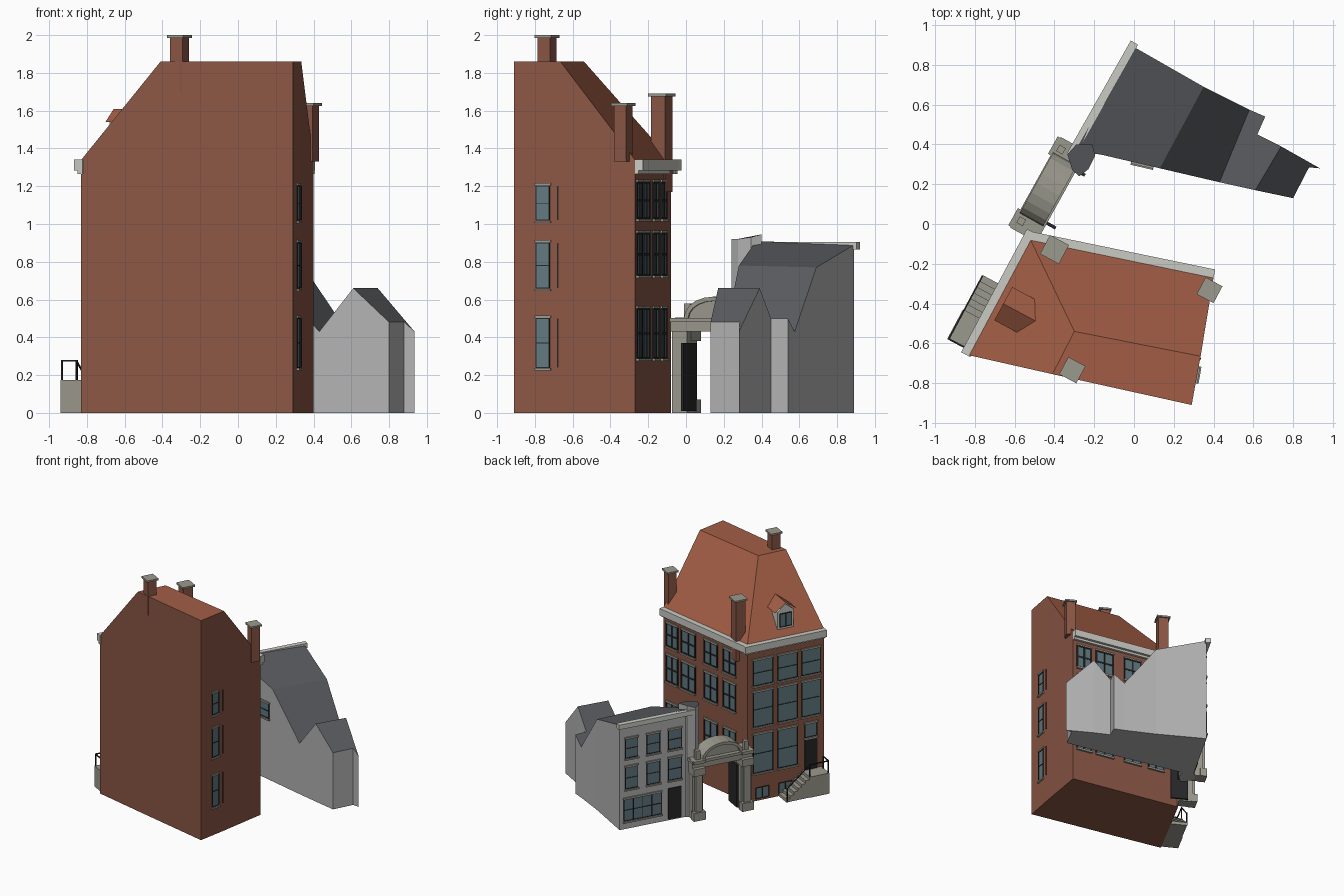
import bpy, bmesh, math
from mathutils import Vector

if "Cube" in bpy.data.objects:
    bpy.data.objects.remove(bpy.data.objects["Cube"])


def mat(name, rgb):
    m = bpy.data.materials.new(name)
    m.diffuse_color = (*rgb, 1)
    m.use_nodes = True
    m.node_tree.nodes["Principled BSDF"].inputs["Base Color"].default_value = m.diffuse_color
    return m


BRICK = mat("brick", (0.26, 0.095, 0.06))
TILE = mat("roof_tile", (0.36, 0.11, 0.06))
STONE = mat("stone", (0.33, 0.32, 0.27))
WHITE = mat("pale_trim", (0.60, 0.60, 0.56))
GLASS = mat("glass", (0.12, 0.19, 0.22))
DARK = mat("dark_paint", (0.02, 0.02, 0.02))
GREY = mat("grey_render", (0.45, 0.45, 0.45))
SLATE = mat("slate", (0.10, 0.105, 0.115))


def finish(name, bm, *mats):
    bmesh.ops.recalc_face_normals(bm, faces=bm.faces)
    me = bpy.data.meshes.new(name)
    bm.to_mesh(me)
    bm.free()
    for m in mats:
        me.materials.append(m)
    bpy.context.collection.objects.link(bpy.data.objects.new(name, me))


def shell(name, rim, roofs, wall_mat, roof_mat, inner=()):
    """Walls from the ground to an uneven rim, closed by roof planes."""
    bm = bmesh.new()
    low = [bm.verts.new((x, y, 0)) for x, y, z in rim]
    top = [bm.verts.new(p) for p in list(rim) + list(inner)]
    n = len(rim)
    bm.faces.new(low)
    for i in range(n):
        j = (i + 1) % n
        bm.faces.new((low[i], low[j], top[j], top[i]))
    for r in roofs:
        bm.faces.new([top[i] for i in r]).material_index = 1
    finish(name, bm, wall_mat, roof_mat)


class Frame:
    """Facade frame: u along the wall, n outward, z up."""
    def __init__(self, a, b):
        self.o = Vector((*a[:2], 0))
        d = Vector((*b[:2], 0)) - self.o
        self.len = d.length
        self.u = d.normalized()
        self.n = Vector((-self.u.y, self.u.x, 0))

    def at(self, u, n, z):
        return self.o + self.u * u + self.n * n + Vector((0, 0, z))


def prism(bm, f, pts, n0, n1):
    a = [bm.verts.new(f.at(u, n0, z)) for u, z in pts]
    b = [bm.verts.new(f.at(u, n1, z)) for u, z in pts]
    bm.faces.new(a)
    bm.faces.new(b[::-1])
    for i in range(len(a)):
        j = (i + 1) % len(a)
        bm.faces.new((a[i], b[i], b[j], a[j]))


def box(bm, f, u0, u1, n0, n1, z0, z1):
    prism(bm, f, [(u0, z0), (u1, z0), (u1, z1), (u0, z1)], n0, n1)


glass, bars, sills = bmesh.new(), bmesh.new(), bmesh.new()


def window(f, u0, u1, z0, z1, cols=1, rows=2, sill=True, t=0.005):
    box(glass, f, u0, u1, -0.004, 0.003, z0, z1)
    for i in range(cols + 1):
        u = u0 + (u1 - u0) * i / cols
        box(bars, f, u - t / 2, u + t / 2, -0.004, 0.008, z0, z1)
    for i in range(rows + 1):
        z = z0 + (z1 - z0) * i / rows
        box(bars, f, u0, u1, -0.004, 0.007, z - t / 2, z + t / 2)
    if sill:
        box(sills, f, u0 - .008, u1 + .008, -0.004, 0.016, z0 - .016, z0 - .003)
        box(sills, f, u0 - .008, u1 + .008, -0.004, 0.010, z1 + .003, z1 + .016)


# brick house with truncated hipped roof
A, D, C = (-.83, -.66, 1.34), (-.52, -.08, 1.34), (.40, -.27, 1.34)
R, B, P, Q = (.335, -.665, 1.86), (.29, -.91, 1.86), (-.41, -.755, 1.86), (-.30, -.54, 1.86)
shell("brick_house", [A, D, C, R, B, P], [(0, 1, 6, 5), (1, 2, 3, 6), (3, 4, 5, 6)], BRICK, TILE, [Q])
west, north, east = Frame(A, D), Frame(D, C), Frame(C, B)

# eaves cornice on the two street sides
bm = bmesh.new()
for f in (west, north):
    box(bm, f, -.005, f.len + .03 * (f is west), -.01, .02, 1.265, 1.285)
    box(bm, f, -.005, f.len + .04 * (f is west), -.01, .042, 1.283, 1.342)
finish("brick_house_cornice", bm, WHITE)

# brick house windows
L = west.len
for a, b in ((.05, .29), (.35, .60), (.67, .925)):
    for z0, z1 in ((.98, 1.19), (.63, .92), (.24, .56)):
        if a < .1 and z0 < .3:
            continue
        window(west, a * L, b * L, z0, z1)
for a in (.40, .70):
    window(west, (a + .02) * L, (a + .19) * L, .02, .11, 2, 1, False)
L = north.len
for a, b in ((.14, .28), (.36, .51), (.62, .78), (.83, .96)):
    for z0, z1 in ((1.03, 1.22), (.73, .95), (.29, .55)):
        window(north, a * L, b * L, z0, z1, 2, 2, True, .012)
for z0, z1 in ((1.02, 1.20), (.66, .90), (.24, .50)):
    window(east, .46, .53, z0, z1)
    box(bars, east, .41, .417, -.004, .008, z0, z1)

# front door with transom
bm = bmesh.new()
box(bm, west, .06, .165, -.004, .008, .17, .44)
finish("brick_house_door", bm, DARK)
window(west, .06, .165, .45, .56, 1, 1)

# stoop, steps and railing
bm = bmesh.new()
box(bm, west, .02, .19, 0, .135, 0, .175)
for i in range(6):
    box(bm, west, .19 + i * .033, .223 + i * .033, 0, .13, 0, .15 - i * .025)
finish("stoop", bm, STONE)
bm = bmesh.new()
for u, n in ((.025, .128), (.025, .04), (.185, .128)):
    box(bm, west, u - .004, u + .004, n - .004, n + .004, .17, .28)
box(bm, west, .021, .189, .124, .132, .272, .28)
box(bm, west, .021, .029, .04, .13, .272, .28)
prism(bm, west, [(.185, .272), (.38, .11), (.38, .118), (.185, .28)], .124, .132)
box(bm, west, .376, .384, .124, .132, 0, .118)
finish("stoop_railing", bm, DARK)

# dormer on the street slope
bm = bmesh.new()
prism(bm, west, [(.24, 1.36), (.38, 1.36), (.38, 1.54), (.31, 1.595), (.24, 1.54)], -.16, -.04)
finish("dormer_body", bm, WHITE)
window(Frame(west.at(0, -.038, 0), west.at(1, -.038, 0)), .26, .36, 1.41, 1.52, 2, 1, False)
bm = bmesh.new()
for s in (-1, 1):
    v = [bm.verts.new(west.at(.31 + s * k, n, z)) for k, n, z in
         ((0, -.03, 1.61), (.095, -.03, 1.54), (.095, -.165, 1.54), (0, -.22, 1.61))]
    bm.faces.new(v)
bmesh.ops.remove_doubles(bm, verts=bm.verts, dist=1e-4)
finish("dormer_roof", bm, TILE)

# chimneys with stone caps
stacks, caps = bmesh.new(), bmesh.new()
for x, y, z0, z1, s in ((-.31, -.735, 1.70, 2.0, .037), (-.40, -.128, 1.17, 1.69, .042), (.38, -.333, 1.33, 1.64, .036)):
    f = Frame((x, y), (x + west.u.x, y + west.u.y))
    box(stacks, f, -s, s, -s, s, z0, z1 - .012)
    box(caps, f, -s - .012, s + .012, -s - .012, s + .012, z1 - .014, z1)
finish("chimneys", stacks, BRICK)
finish("chimney_caps", caps, STONE)

# grey house with rear annex
rim = [(-.30, .36, .91), (0, .89, .89), (.35, .69, .77), (.58, .575, .43), (.66, .54, .50),
       (.62, .45, .50), (.74, .39, .66), (.935, .28, .43), (.88, .285, .48), (.80, .13, .48),
       (.61, .17, .66), (.43, .21, .43), (.13, .28, .78), (-.17, .35, .88)]
shell("grey_house", rim, [(0, 1, 2, 12, 13), (2, 3, 11, 12), (3, 4, 5, 6, 10, 11), (6, 7, 8, 9, 10)], GREY, SLATE)
street = Frame(rim[0], rim[1])
L = street.len
bm = bmesh.new()
box(bm, street, -.02, L + .02, -.012, .03, .865, .905)
finish("grey_house_cornice", bm, WHITE)
for a, b in ((.14, .32), (.44, .62), (.75, .92)):
    window(street, a * L, b * L, .60, .76)
    window(street, a * L, b * L, .34, .52)
window(street, .42 * L, .94 * L, .07, .25, 4, 2)
south = Frame(rim[12], rim[13])
window(south, .04, .14, .52, .64)
bm = bmesh.new()
box(bm, street, .14 * L, .32 * L, -.004, .008, .01, .27)
finish("grey_house_door", bm, DARK)

# rounded corner turret beside the gate
shell("corner_turret", [(-.335, .35, .92), (-.29, .40, .945), (-.21, .40, .945), (-.195, .345, .93),
                        (-.23, .275, .92), (-.275, .24, .92), (-.31, .27, .92)], [range(7)], GREY, SLATE)

# stone gateway: pillars, entablature and segmental pediment
gate = Frame((-.56, .01), (-.36, .37))
W = gate.len
bm = bmesh.new()
for c in (0, W):
    box(bm, gate, c - .045, c + .045, -.09, .02, 0, .43)
    box(bm, gate, c - .028, c + .028, .02, .04, .07, .38)
    box(bm, gate, c - .05, c + .05, .0, .055, 0, .07)
    box(bm, gate, c - .05, c + .05, -.05, .055, .38, .44)
    box(bm, gate, c - .05, c + .05, -.05, .055, .48, .505)
    box(bm, gate, c - .018, c + .018, -.01, .026, .505, .58)
finish("gate_pillars", bm, STONE)
bm = bmesh.new()
box(bm, gate, -.05, W + .05, -.1, .025, .43, .48)
box(bm, gate, -.055, W + .055, -.11, .04, .48, .503)
finish("gate_entablature", bm, STONE)


def arc(rx, rz):
    k = [math.pi * i / 10 for i in range(11)]
    return [(W / 2 + rx * math.cos(t), .5 + rz * math.sin(t)) for t in k]


bm = bmesh.new()
prism(bm, gate, arc(.155, .095), -.09, .005)
prism(bm, gate, arc(.175, .115) + arc(.15, .092)[::-1], -.1, .035)
finish("gate_pediment", bm, STONE)
bm = bmesh.new()
for u in (.046, W - .062):
    box(bm, gate, u, u + .016, -.16, -.02, .01, .37)
finish("gate_leaves", bm, DARK)

finish("window_glass", glass, GLASS)
finish("window_bars", bars, DARK)
finish("window_sills", sills, STONE)
